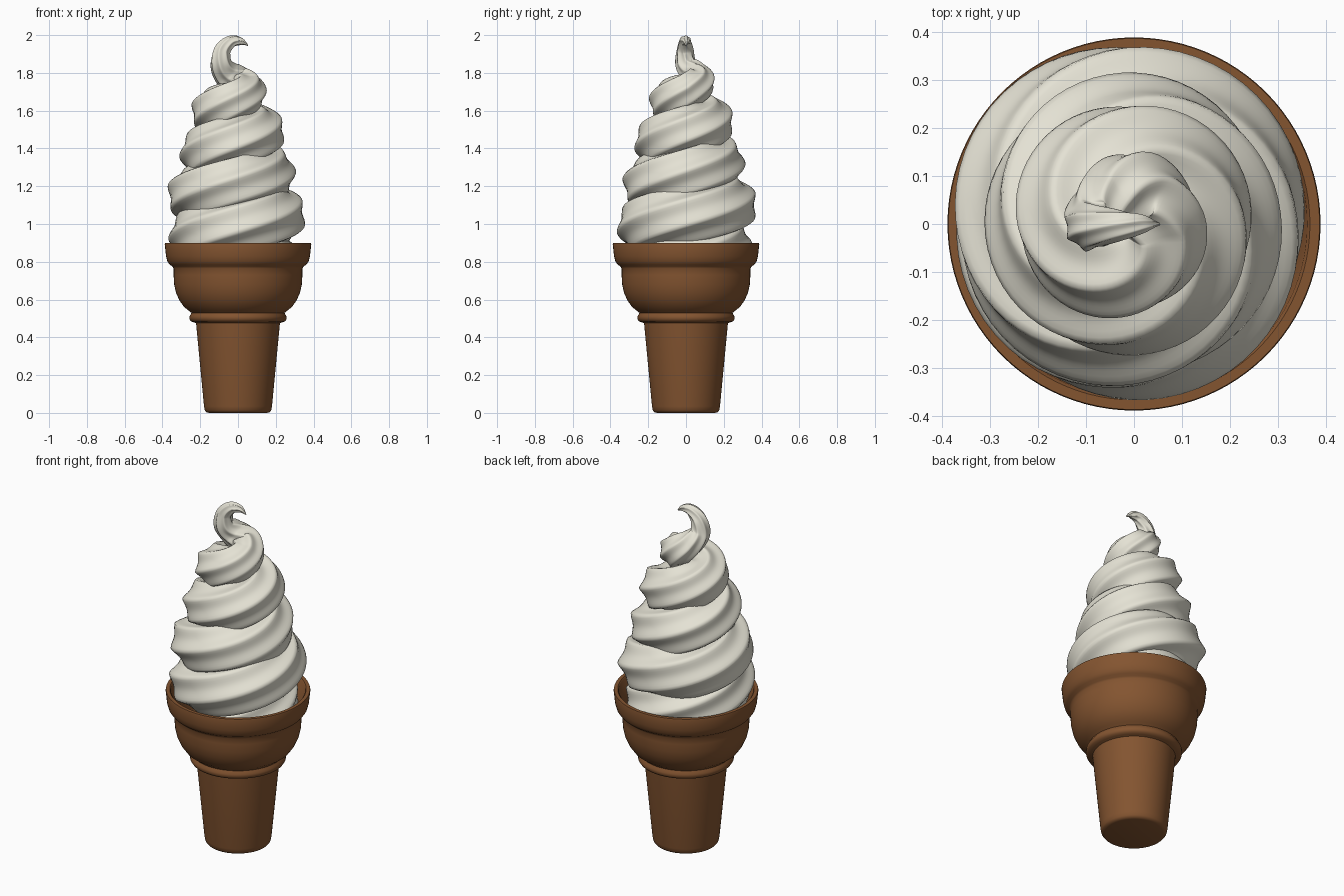
import bpy, bmesh, math
from mathutils import Vector

if "Cube" in bpy.data.objects:
    bpy.data.objects.remove(bpy.data.objects["Cube"])


def material(name, rgb):
    m = bpy.data.materials.new(name)
    m.diffuse_color = (*rgb, 1)
    m.use_nodes = True
    m.node_tree.nodes["Principled BSDF"].inputs["Base Color"].default_value = m.diffuse_color
    return m


def make_object(name, rings, mat, angle):
    """Skin a list of closed vertex rings and cap both ends."""
    bm = bmesh.new()
    loops = [[bm.verts.new(p) for p in ring] for ring in rings]
    n = len(loops[0])
    for a, b in zip(loops, loops[1:]):
        for i in range(n):
            j = (i + 1) % n
            bm.faces.new((a[i], a[j], b[j], b[i]))
    bm.faces.new(loops[0][::-1])
    bm.faces.new(loops[-1])
    bmesh.ops.recalc_face_normals(bm, faces=bm.faces)
    me = bpy.data.meshes.new(name)
    bm.to_mesh(me)
    bm.free()
    me.materials.append(mat)
    ob = bpy.data.objects.new(name, me)
    bpy.context.collection.objects.link(ob)
    bpy.context.view_layer.objects.active = ob
    ob.select_set(True)
    bpy.ops.object.shade_smooth_by_angle(angle=math.radians(angle))
    ob.select_set(False)
    return ob


def lerp_table(table, x):
    """Piecewise linear lookup with clamped ends."""
    if x <= table[0][0]:
        return table[0][1]
    for (x0, y0), (x1, y1) in zip(table, table[1:]):
        if x <= x1:
            return y0 + (y1 - y0) * (x - x0) / (x1 - x0)
    return table[-1][1]


# Wafer cone: lathed profile, outside then inside of the cup
profile = [(0.155, 0), (0.168, 0.004), (0.176, 0.014), (0.18, 0.035),
           (0.222, 0.475), (0.235, 0.48), (0.25, 0.485), (0.257, 0.497), (0.257, 0.512),
           (0.25, 0.522), (0.247, 0.53), (0.262, 0.542), (0.285, 0.56), (0.31, 0.595),
           (0.328, 0.635), (0.338, 0.68), (0.341, 0.73), (0.341, 0.765),
           (0.347, 0.775), (0.362, 0.785), (0.374, 0.803), (0.381, 0.83),
           (0.388, 0.893), (0.386, 0.9), (0.366, 0.9), (0.36, 0.893),
           (0.352, 0.83), (0.32, 0.78), (0.315, 0.7), (0.28, 0.6), (0.2, 0.55)]
SEG = 96
rings = [[(r * math.cos(2 * math.pi * i / SEG), r * math.sin(2 * math.pi * i / SEG), z)
          for i in range(SEG)] for r, z in profile]
make_object("wafer_cone", rings, material("wafer", (0.23, 0.09, 0.03)), 45)

# Soft-serve path: conical helix, counted in turns from the back
outer = [(-0.5, 0.29), (0, 0.35), (0.4, 0.375), (1.0, 0.378), (1.3, 0.36), (1.75, 0.325),
         (2.25, 0.295), (2.75, 0.27), (3.25, 0.235), (3.75, 0.167)]
tube = [(-0.5, 0.15), (0.5, 0.16), (2, 0.15), (3, 0.135), (3.4, 0.12), (3.75, 0.1)]
path = []                       # (point, radius, turn, outward vector or None)
STEPS = 260
for i in range(STEPS + 1):
    t = -0.5 + 4.25 * i / STEPS
    ang = math.pi / 2 + 2 * math.pi * t
    a = lerp_table(tube, t)
    out = Vector((math.cos(ang), math.sin(ang), 0))
    centre = Vector((-0.017 * max(0, min(1, t)), 0.005, 0.88 + 0.221 * t))
    path.append((centre + out * (lerp_table(outer, t) - a), a, t, out))

# Curled tip: smooth spline (x, y, z, radius) continuing from the helix
knots = [path[-12][0][:] + (0.1,), path[-1][0][:] + (0.1,),
         (0.0, 0.065, 1.75, 0.092), (-0.06, 0.04, 1.795, 0.075), (-0.09, 0.0, 1.85, 0.058),
         (-0.082, -0.005, 1.92, 0.046), (-0.035, -0.003, 1.965, 0.034),
         (0.015, 0, 1.967, 0.021), (0.053, 0, 1.945, 0.003), (0.08, 0, 1.92, 0.002)]
knots = [Vector(k) for k in knots]
turn = 3.75
for p0, p1, p2, p3 in zip(knots, knots[1:], knots[2:], knots[3:]):
    for s in range(1, 11):
        u = s / 10
        v = 0.5 * (2 * p1 + (p2 - p0) * u + (2 * p0 - 5 * p1 + 4 * p2 - p3) * u * u
                   + (3 * p1 - p0 - 3 * p2 + p3) * u ** 3)
        turn += 0.01
        path.append((v.xyz, v.w, turn, None))

# Sweep a twisting, ridged star section along the path
LOBES, SIDES = 7, 70
rings = []
normal = None
for i, (p, a, t, out) in enumerate(path):
    tangent = (path[min(i + 1, len(path) - 1)][0] - path[max(i - 1, 0)][0]).normalized()
    normal = out if out is not None else normal
    normal = (normal - tangent * normal.dot(tangent)).normalized()
    up = normal.cross(tangent)
    if out is not None and up.z < 0:
        up = -up
    elif out is None and up.dot(last_up) < 0:
        up = -up
    last_up = up
    ring = []
    for k in range(SIDES):
        phi = 2 * math.pi * k / SIDES
        groove = math.sqrt(math.sin(phi * LOBES / 2) ** 2 + 0.015)
        r = a * (1.02 - 0.17 * groove)
        w = phi + 2 * math.pi * 0.5 * t
        ring.append(p + normal * (r * math.cos(w)) + up * (r * math.sin(w)))
    rings.append(ring)
make_object("soft_serve_swirl", rings, material("cream", (0.78, 0.76, 0.66)), 60)
